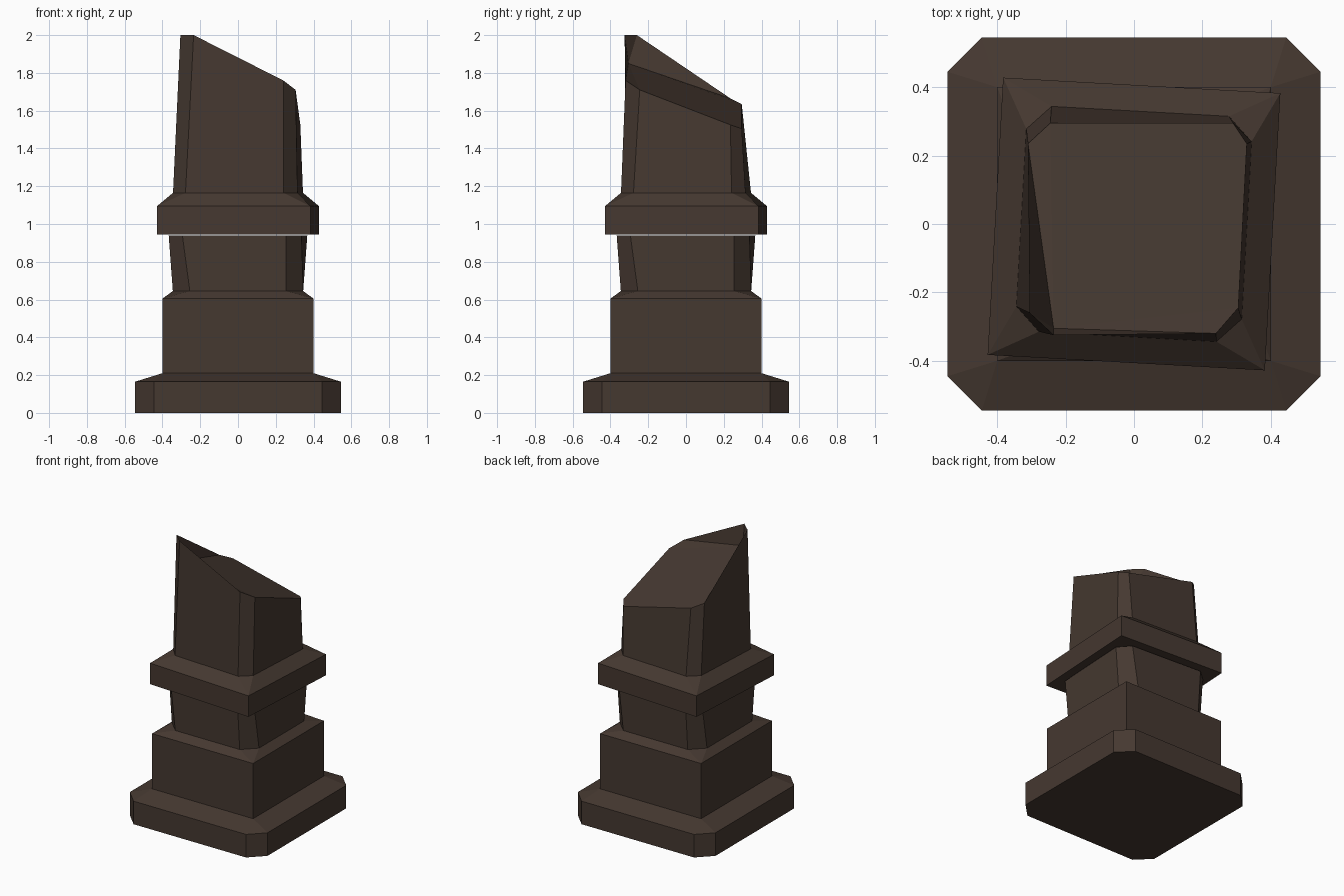
import bpy, bmesh, math
from mathutils import Vector, Matrix

if "Cube" in bpy.data.objects:
    bpy.data.objects.remove(bpy.data.objects["Cube"])

stone = bpy.data.materials.new("dark brown stone")
stone.diffuse_color = (0.060, 0.040, 0.030, 1)
stone.use_nodes = True
stone.node_tree.nodes["Principled BSDF"].inputs["Base Color"].default_value = stone.diffuse_color
TWIST = -3.2


def ring(half, mid, z, deg=0):
    """Square ring with cut corners; mid == half gives sharp corners."""
    pts = [(-mid, -half), (mid, -half), (half, -mid), (half, mid),
           (mid, half), (-mid, half), (-half, mid), (-half, -mid)]
    rot = Matrix.Rotation(math.radians(deg), 3, 'Z')
    return [rot @ Vector((x, y, z)) for x, y in pts]


def finish(bm, name):
    bmesh.ops.remove_doubles(bm, verts=bm.verts, dist=0.0005)
    bmesh.ops.recalc_face_normals(bm, faces=bm.faces)
    me = bpy.data.meshes.new(name)
    bm.to_mesh(me)
    bm.free()
    me.materials.append(stone)
    ob = bpy.data.objects.new(name, me)
    bpy.context.collection.objects.link(ob)
    return ob


def loft(rings, cap_top=True):
    """Skin neighbouring rings; returns the mesh and its last ring."""
    bm = bmesh.new()
    loops = [[bm.verts.new(p) for p in r] for r in rings]
    for a, b in zip(loops, loops[1:]):
        for i in range(8):
            j = (i + 1) % 8
            bm.faces.new((a[i], a[j], b[j], b[i]))
    bm.faces.new(loops[0][::-1])
    if cap_top:
        bm.faces.new(loops[-1])
    return bm, loops[-1]


# stepped plinth: cut-corner foot, square block and flared neck
bm, _ = loft([ring(0.545, 0.445, 0), ring(0.545, 0.445, 0.165),
              ring(0.40, 0.40, 0.21), ring(0.40, 0.40, 0.605),
              ring(0.345, 0.255, 0.645), ring(0.352, 0.275, 0.938, TWIST)])
finish(bm, "plinth")

# twisted collar and broken shaft above it
broken = [Vector(p) for p in (
    (-0.235, -0.325, 2.0), (0.24, -0.32, 1.76), (0.305, -0.245, 1.71), (0.33, 0.235, 1.525),
    (0.29, 0.295, 1.505), (-0.245, 0.295, 1.635), (-0.31, 0.235, 1.665), (-0.305, -0.26, 2.0))]
bm, top = loft([ring(0.406, 0.406, 0.945, TWIST), ring(0.406, 0.406, 1.095, TWIST),
                ring(0.33, 0.26, 1.165, TWIST), broken], cap_top=False)
# slanted break, sunk behind the tall front left corner
inner = bm.verts.new((-0.235, -0.305, 1.85))
for ids in ((0, 1), (1, 2), (5, 6), (6, 7), (7, 0)):
    bm.faces.new([top[i] for i in ids] + [inner])
bm.faces.new([top[i] for i in (2, 3, 4, 5)] + [inner])
finish(bm, "broken_shaft")
